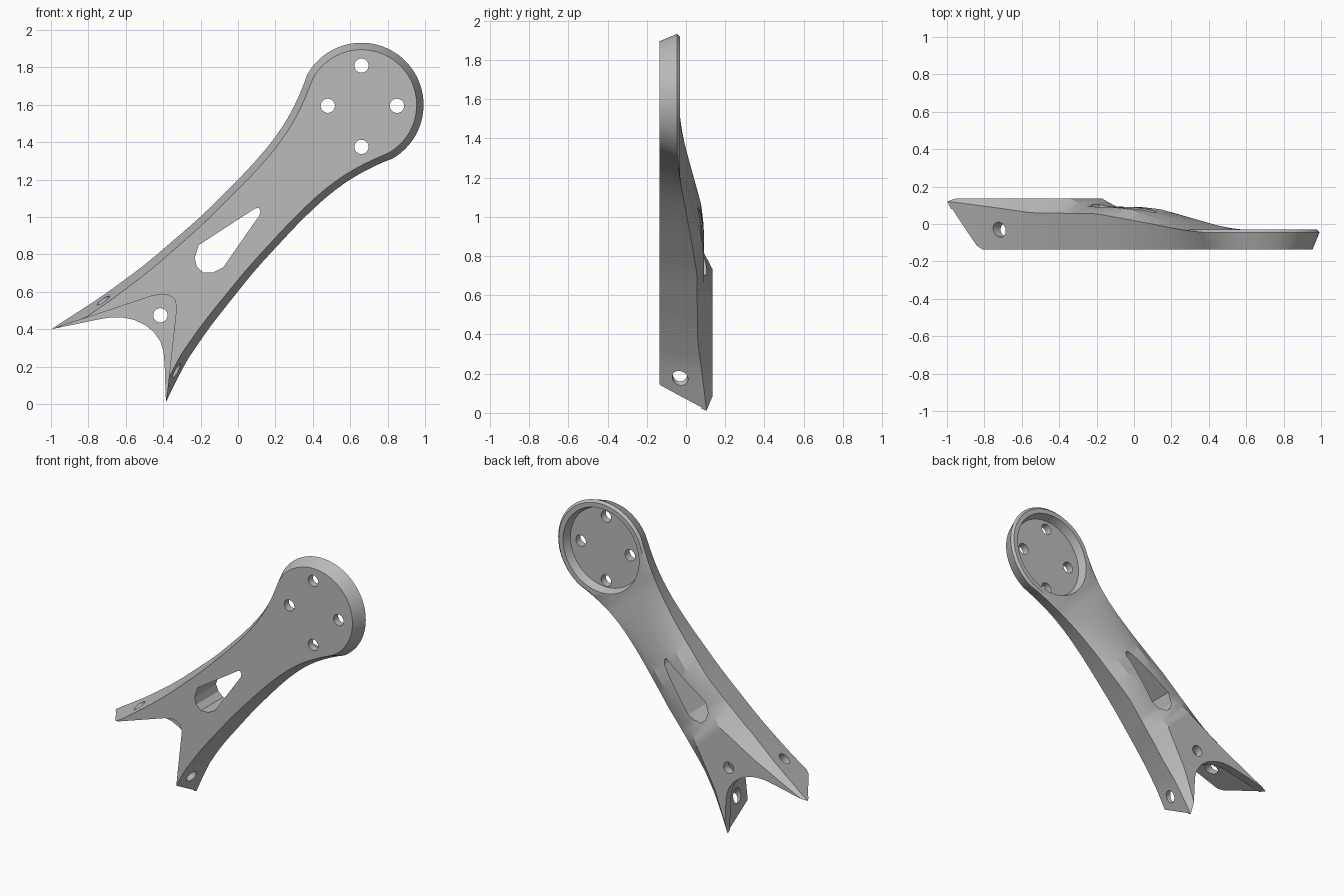
import bpy, bmesh, math
from mathutils import Vector

cube = bpy.data.objects.get("Cube")
if cube:
    bpy.data.objects.remove(cube)

FRONT = -0.135
HEAD = Vector((0.66, 0, 1.6))            # centre of the round head
DOWN = Vector((-0.694, 0, -0.72))        # from the head towards the fork
SIDE = Vector((-0.72, 0, 0.694))         # across the arm

grey = bpy.data.materials.new("satin grey")
grey.use_nodes = True
grey.diffuse_color = (0.5, 0.5, 0.5, 1)
grey.node_tree.nodes["Principled BSDF"].inputs["Base Color"].default_value = grey.diffuse_color


def place(u, p, y):
    return HEAD + DOWN * u + SIDE * p + Vector((0, y, 0))


def finish(name, bm):
    bmesh.ops.recalc_face_normals(bm, faces=bm.faces)
    mesh = bpy.data.meshes.new(name)
    bm.to_mesh(mesh)
    bm.free()
    obj = bpy.data.objects.new(name, mesh)
    bpy.context.collection.objects.link(obj)
    mesh.materials.append(grey)
    return obj


def loft(name, rings, cap_start=True):
    bm = bmesh.new()
    rows = [[bm.verts.new(v) for v in ring] for ring in rings]
    n = len(rows[0])
    for a, b in zip(rows, rows[1:]):
        for i in range(n):
            j = (i + 1) % n
            bm.faces.new((a[i], a[j], b[j], b[i]))
    if cap_start:
        bm.faces.new(rows[0])
    bm.faces.new(rows[-1])
    bmesh.ops.remove_doubles(bm, verts=bm.verts, dist=0.0005)
    return finish(name, bm)


def prism(name, outline, y0, y1):
    return loft(name, [[Vector((x, y, z)) for x, z in outline] for y in (y0, y1)])


def rod(name, a, b, ra, rb, sides=48):
    axis = (b - a).normalized()
    s = axis.orthogonal().normalized()
    t = axis.cross(s)
    turn = [math.tau * i / sides for i in range(sides)]
    return loft(name, [[c + (s * math.cos(k) + t * math.sin(k)) * r for k in turn]
                       for c, r in ((a, ra), (b, rb))])


def table(keys, u):
    for (a, va), (b, vb) in zip(keys, keys[1:]):
        if u <= b:
            return va + (vb - va) * max(0, u - a) / (b - a)
    return keys[-1][1]


# Arm profile tables: distance from head centre, value
WIDTH = [(0.09, 0.317), (0.26, 0.248), (0.45, 0.208), (0.67, 0.196), (1.03, 0.203),
         (1.42, 0.24), (1.7, 0.288), (1.88, 0.33), (2.2, 0.405)]
RIDGE = [(0.09, 0.303), (0.3, 0.215), (0.33, 0.13), (0.86, 0.115), (1.2, 0.11),
         (1.32, 0.12), (1.6, 0.2), (2.0, 0.345), (2.2, 0.39)]
EDGE_Y = [(0.09, -0.045), (0.33, -0.032), (0.45, -0.02), (1.03, 0.055), (1.48, 0.06), (2.0, 0.12)]
RIDGE_Y = [(0.33, -0.03), (0.86, 0.078), (1.0, 0.09), (1.2, 0.093), (1.32, 0.135), (2.2, 0.135)]


def section(front, edge, ridge, flare=0):
    """Six-point section; each entry is (u, half width, y)."""
    left = [place(*v) for v in (front, edge, ridge)]
    right = [place(u, -w - flare, y) for u, w, y in (ridge, edge, front)]
    return left + right


# Round head, drafted towards the front, with a softened back rim
rings = []
for i in range(29):
    a = math.radians(106) * i / 28
    c, s = -math.cos(a), math.sin(a)
    rings.append(section(*[(r * c, r * s, y) for r, y in
                           ((0.295, FRONT), (0.332, -0.045), (0.317, -0.03))]))
# Waisted arm flaring into the fork
stops = {round(0.13 + 0.04 * i, 3) for i in range(52)} | {0.3, 1.2, 1.32}
for u in sorted(stops):
    reach = min(0.07, u - 0.09)
    w = (table(WIDTH, u - reach) + table(WIDTH, u) + table(WIDTH, u + reach)) / 3
    inset = 0.037 + 0.012 * max(0, u - 1)
    rings.append(section((u, w - inset, FRONT), (u, w, table(EDGE_Y, u)),
                         (u, min(table(RIDGE, u), w - 0.01), table(RIDGE_Y, u)),
                         0.09 * max(0, u - 1.62)))
body = loft("bracket_arm", rings, cap_start=False)

cutters = []
# Dished pocket in the back of the head
cutters.append(rod("head_pocket", HEAD + Vector((0, -0.085, 0)), HEAD + Vector((0, 0.01, 0)),
                   0.268, 0.298, 96))
# Bolt holes in the head and the web
for x, z in ((0.66, 1.81), (0.48, 1.595), (0.85, 1.595), (0.66, 1.375), (-0.415, 0.475)):
    cutters.append(rod("bolt_hole", Vector((x, -0.3, z)), Vector((x, 0.3, z)), 0.038, 0.038, 32))
# Cross hole through both prongs
cutters.append(rod("cross_hole", place(1.71, -0.6, -0.03), place(1.71, 0.6, -0.03), 0.04, 0.04, 32))
# Window through the arm
cutters.append(prism("window", [(0.09, 1.045), (0.11, 1.05), (0.12, 1.035), (0.115, 1.01),
                                (-0.08, 0.73), (-0.13, 0.705), (-0.185, 0.703), (-0.22, 0.735),
                                (-0.232, 0.78), (-0.21, 0.85)], -0.3, 0.3))
# Curved notch through the fork
cutters.append(prism("fork_notch", [(-1.2, 0.365), (-1, 0.4), (-0.75, 0.452), (-0.68, 0.464),
                                    (-0.62, 0.464), (-0.56, 0.452), (-0.5, 0.425), (-0.45, 0.385),
                                    (-0.415, 0.335), (-0.398, 0.28), (-0.392, 0.2), (-0.385, 0),
                                    (-0.375, -0.3), (-1.2, -0.3)], -0.3, 0.3))
# Deeper front recess that leaves a thin web behind
cutters.append(prism("front_recess", [(-1.2, 0.335), (-0.8, 0.465), (-0.46, 0.578), (-0.41, 0.588),
                                      (-0.37, 0.583), (-0.34, 0.562), (-0.328, 0.52), (-0.37, 0.14),
                                      (-0.385, 0), (-0.41, -0.3), (-1.2, -0.3)], -0.3, 0.08))
# Slanted trim across the prong ends
normal, along = Vector((0.58, 0, 0.81)), Vector((0.81, 0, -0.58))
trim = [(-0.005, -0.2), (-0.42, 0.1), (-0.9, 0.1), (-0.9, -0.2)]
cutters.append(loft("prong_trim", [[normal * s + along * k + Vector((0, y, 0)) for s, y in trim]
                                   for k in (-2, 2)]))

bpy.ops.object.select_all(action='DESELECT')
bpy.context.view_layer.objects.active = body
body.select_set(True)
for cutter in cutters:
    mod = body.modifiers.new(cutter.name, 'BOOLEAN')
    mod.operation, mod.solver, mod.object = 'DIFFERENCE', 'EXACT', cutter
    bpy.ops.object.modifier_apply(modifier=mod.name)
    bpy.data.objects.remove(cutter)
bpy.ops.object.shade_smooth_by_angle(angle=math.radians(25))
